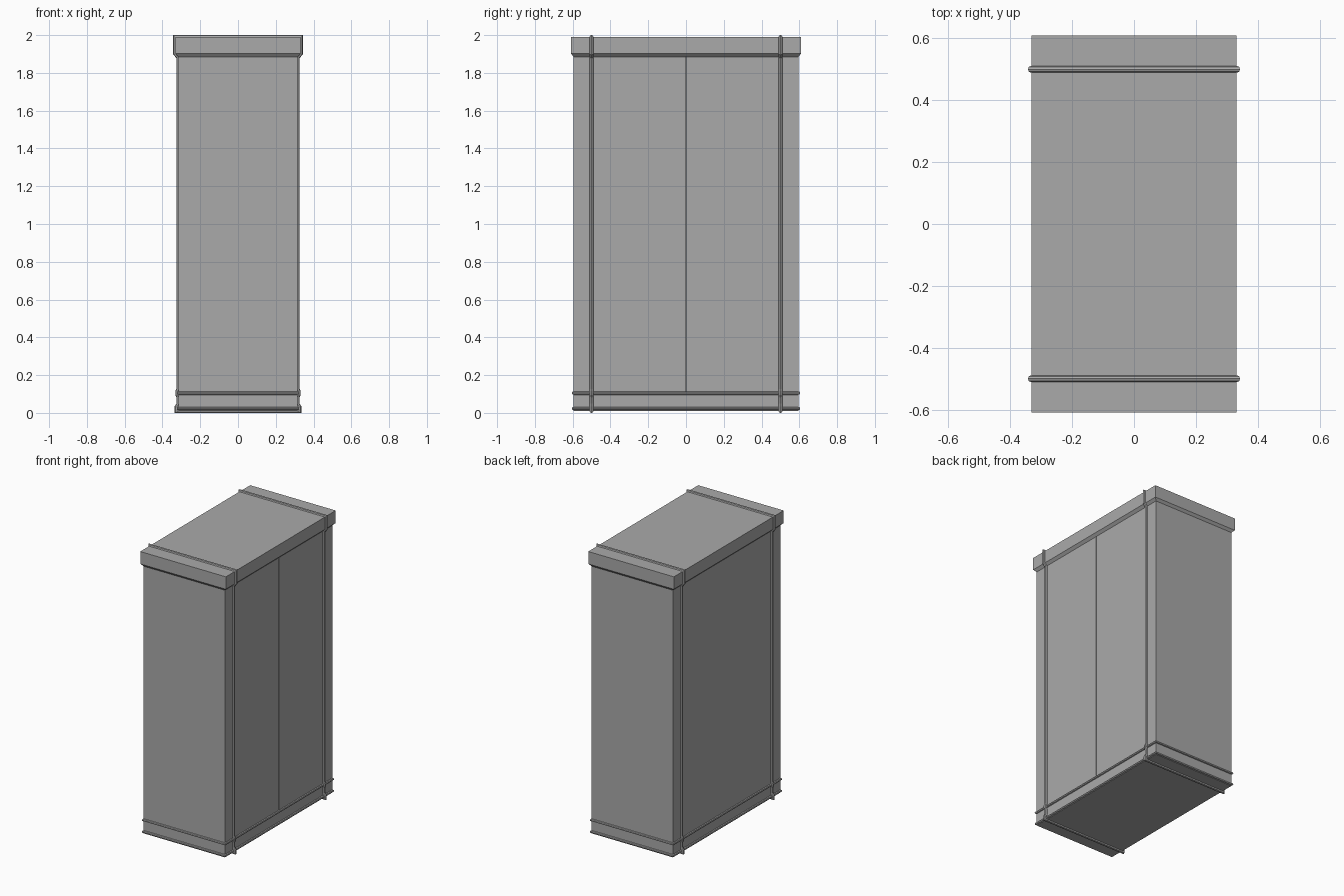
import bpy, bmesh, math
from mathutils import Vector

cube = bpy.data.objects.get("Cube")
if cube:
    bpy.data.objects.remove(cube, do_unlink=True)

GREY = 0.4
grey = bpy.data.materials.new("plain grey")
grey.use_nodes = True
grey.diffuse_color = (GREY, GREY, GREY, 1)
grey.node_tree.nodes["Principled BSDF"].inputs["Base Color"].default_value = (GREY, GREY, GREY, 1)

HX, HY = 0.315, 0.595      # cabinet half sizes
CX, CY = 0.332, 0.609      # lid half sizes
BASE, LID_Z, TOP = 0.011, 1.902, 1.989
STRAP_Y, R, RING_R = 0.5, 0.011, 0.009


def rect(x, y):
    return [(x, -y), (x, y), (-x, y), (-x, -y)]


def loft(name, sections, ends=True, closed=False):
    """Skin a list of equal sized point rings."""
    bm = bmesh.new()
    rings = [[bm.verts.new(p) for p in s] for s in sections]
    n = len(rings[0])
    pairs = list(zip(rings, rings[1:]))
    if closed:
        pairs.append((rings[-1], rings[0]))
    for a, b in pairs:
        for i in range(n):
            j = (i + 1) % n
            bm.faces.new((a[i], a[j], b[j], b[i]))
    if ends and not closed:
        bm.faces.new(rings[0])
        bm.faces.new(rings[-1])
    bmesh.ops.recalc_face_normals(bm, faces=bm.faces)
    mesh = bpy.data.meshes.new(name)
    bm.to_mesh(mesh)
    bm.free()
    mesh.materials.append(grey)
    obj = bpy.data.objects.new(name, mesh)
    bpy.context.collection.objects.link(obj)
    return obj


def prism(name, levels):
    return loft(name, [[(x, y, z) for x, y in outline] for outline, z in levels])


def mitred_tube(name, path, radius, place, sides=8):
    """Sweep a round section along a closed flat path with mitred corners."""
    pts = [Vector(p) for p in path]
    sections = []
    for i, p in enumerate(pts):
        d1 = (p - pts[i - 1]).normalized()
        d2 = (pts[(i + 1) % len(pts)] - p).normalized()
        n1, n2 = Vector((d1.y, -d1.x)), Vector((d2.y, -d2.x))
        mitre = (n1 + n2) / (1 + n1.dot(n2))
        ring = []
        for k in range(sides):
            a = math.tau * k / sides
            q = p + mitre * radius * math.cos(a)
            ring.append(place(q.x, q.y, radius * math.sin(a)))
        sections.append(ring)
    return loft(name, sections, closed=True)


# Plinth, cabinet with a narrow door seam on one side, and chamfered lid
prism("plinth", [(rect(HX, HY), BASE), (rect(HX, HY), 0.105)])
SEAM = 0.003
notch = [(HX, -HY), (HX, -SEAM), (HX - 0.012, -SEAM), (HX - 0.012, SEAM),
         (HX, SEAM), (HX, HY), (-HX, HY), (-HX, -HY)]
prism("cabinet_body", [(notch, 0.105), (notch, LID_Z)])
prism("lid", [(rect(HX, HY), 1.885), (rect(CX, CY), LID_Z), (rect(CX, CY), TOP)])

# Half-round mouldings around the plinth
for name, z in (("lower_moulding", 0.023), ("upper_moulding", 0.105)):
    mitred_tube(name, rect(HX, HY), RING_R, lambda u, v, w, z=z: (u, v, z + w))

# Straps wrapped over the lid, mouldings and base
side = [(0.324, BASE), (0.324, 0.032), (HX, 0.046), (HX, 0.085), (0.321, 0.097),
        (0.321, 0.113), (HX, 0.125), (HX, 1.882), (CX, LID_Z), (CX, TOP)]
loop = side + [(-x, z) for x, z in reversed(side)]
for name, y in (("front_strap", -STRAP_Y), ("back_strap", STRAP_Y)):
    mitred_tube(name, loop, R, lambda u, v, w, y=y: (u, y + w, v))
